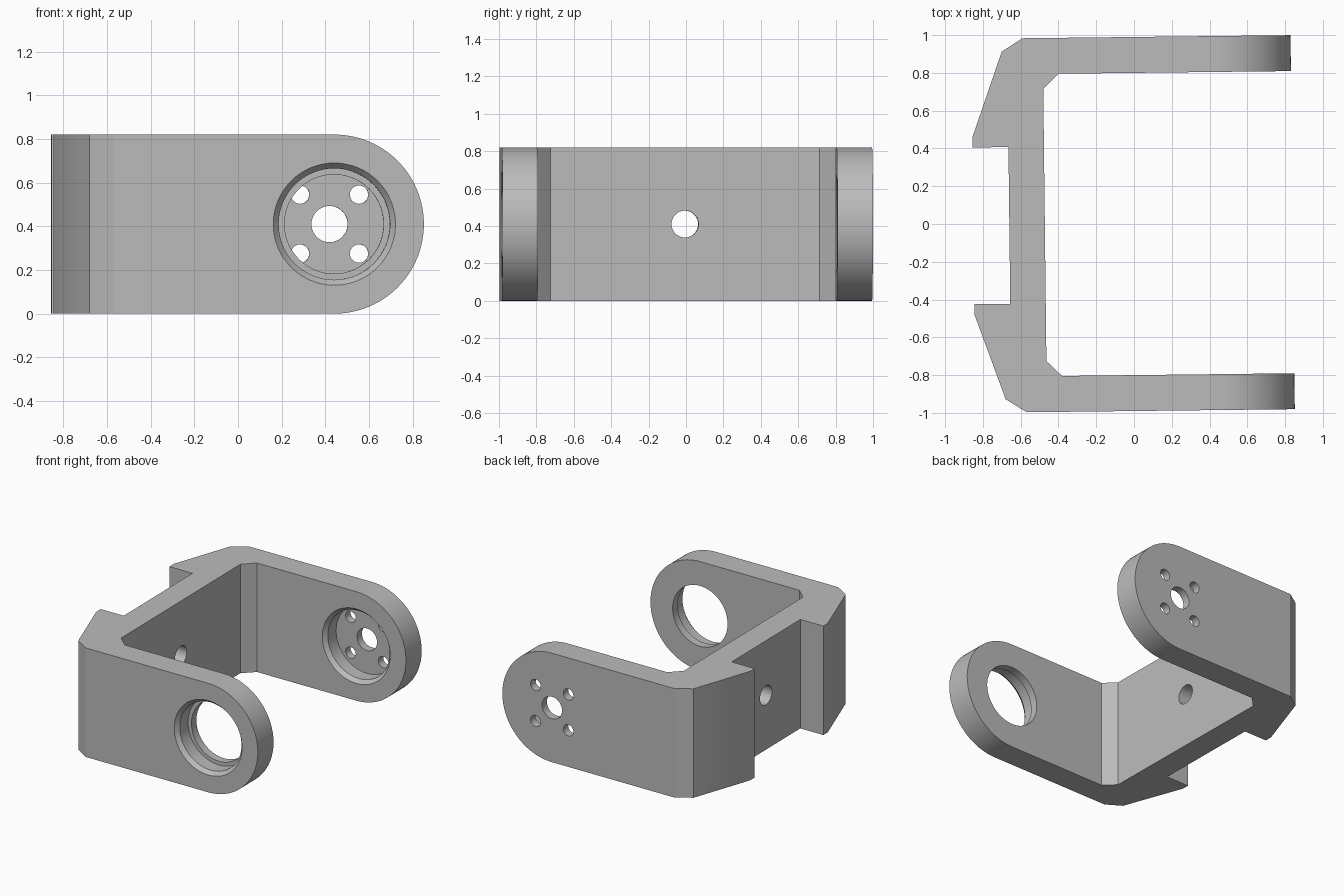
import bpy, bmesh, math
from mathutils import Vector

HEIGHT = 0.82
MID = HEIGHT / 2
PIVOT_X = 0.43
TIP_X = PIVOT_X + MID
OUTER_Y, INNER_Y = 0.99, 0.80
FLOOR = 0.13          # depth of the bearing pockets
YAW = 0.0115          # slight turn of the whole part

if "Cube" in bpy.data.objects:
    bpy.data.objects.remove(bpy.data.objects["Cube"])

grey = bpy.data.materials.new("plain_grey")
grey.use_nodes = True
colour = (0.5, 0.5, 0.5, 1)
grey.diffuse_color = colour
grey.node_tree.nodes["Principled BSDF"].inputs["Base Color"].default_value = colour


def finish(bm, name):
    bmesh.ops.recalc_face_normals(bm, faces=bm.faces[:])
    mesh = bpy.data.meshes.new(name)
    bm.to_mesh(mesh)
    bm.free()
    mesh.materials.append(grey)
    obj = bpy.data.objects.new(name, mesh)
    bpy.context.collection.objects.link(obj)
    return obj


def extrude(name, points, direction):
    """Prism from a closed outline."""
    bm = bmesh.new()
    face = bm.faces.new([bm.verts.new(p) for p in points])
    new = bmesh.ops.extrude_face_region(bm, geom=[face])["geom"]
    verts = [g for g in new if isinstance(g, bmesh.types.BMVert)]
    bmesh.ops.translate(bm, verts=verts, vec=Vector(direction))
    return finish(bm, name)


def lathe(name, profile, origin, axis="Y", sides=64):
    """Stepped round solid; profile holds (radius, distance along axis)."""
    bm = bmesh.new()
    rings = []
    for r, d in profile:
        ring = []
        for i in range(sides):
            a = math.tau * i / sides
            u, v = r * math.cos(a), r * math.sin(a)
            offset = Vector((u, d, v) if axis == "Y" else (d, u, v))
            ring.append(bm.verts.new(Vector(origin) + offset))
        rings.append(ring)
    for a, b in zip(rings, rings[1:]):
        for i in range(sides):
            j = (i + 1) % sides
            bm.faces.new((a[i], a[j], b[j], b[i]))
    bm.faces.new(rings[0])
    bm.faces.new(rings[-1])
    return finish(bm, name)


def combine(target, tool, operation):
    tool.hide_render = True
    mod = target.modifiers.new("cut", "BOOLEAN")
    mod.operation, mod.solver, mod.object = operation, "EXACT", tool
    bpy.context.view_layer.objects.active = target
    bpy.ops.object.modifier_apply(modifier=mod.name)
    bpy.data.objects.remove(tool)


# Bracket outline: half of it, mirrored across y
half = [(-0.66, 0.415), (-0.85, 0.415), (-0.85, 0.47), (-0.69, 0.92),
        (-0.58, OUTER_Y), (TIP_X, OUTER_Y), (TIP_X, INNER_Y),
        (-0.39, INNER_Y), (-0.472, 0.72)]
outline = half + [(x, -y) for x, y in reversed(half)]
bracket = extrude("bracket", [(x, y, 0) for x, y in outline], (0, 0, HEIGHT))

# Rounded arm ends
arc = [math.pi * (i / 48 - 0.5) for i in range(49)]
side = [(-1.2, -1.2, 0)]
side += [(PIVOT_X + MID * math.cos(a), -1.2, MID + MID * math.sin(a)) for a in arc]
side += [(-1.2, -1.2, HEIGHT)]
combine(bracket, extrude("arm_rounding", side, (0, 2.4, 0)), "INTERSECT")

# Bearing seats: open lip in the front arm, closed floor in the back arm
seat = [(0.28, -0.05), (0.28, 0), (0.255, 0.03), (0.255, FLOOR)]
lip = [(0.227, FLOOR), (0.227, 0.3)]
combine(bracket, lathe("front_seat", seat + lip, (PIVOT_X, -OUTER_Y, MID)), "DIFFERENCE")
combine(bracket, lathe("back_seat", seat, (PIVOT_X, INNER_Y, MID)), "DIFFERENCE")

# Shaft hole and four screw holes in the back arm
through = (0.05, 0.35)
holes = [(0, 0, 0.083)]
holes += [(sx * 0.135, sz * 0.135, 0.042) for sx in (-1, 1) for sz in (-1, 1)]
for dx, dz, r in holes:
    drill = lathe("drill", [(r, d) for d in through],
                  (PIVOT_X + dx, INNER_Y, MID + dz), sides=40)
    combine(bracket, drill, "DIFFERENCE")

# Hole through the centre wall
drill = lathe("wall_drill", [(0.072, -0.2), (0.072, 0.2)], (-0.565, 0, MID), "X", 40)
combine(bracket, drill, "DIFFERENCE")

bracket.rotation_euler.z = YAW
bpy.ops.object.select_all(action="DESELECT")
bracket.select_set(True)
bpy.context.view_layer.objects.active = bracket
bpy.ops.object.shade_smooth_by_angle(angle=math.radians(20))
